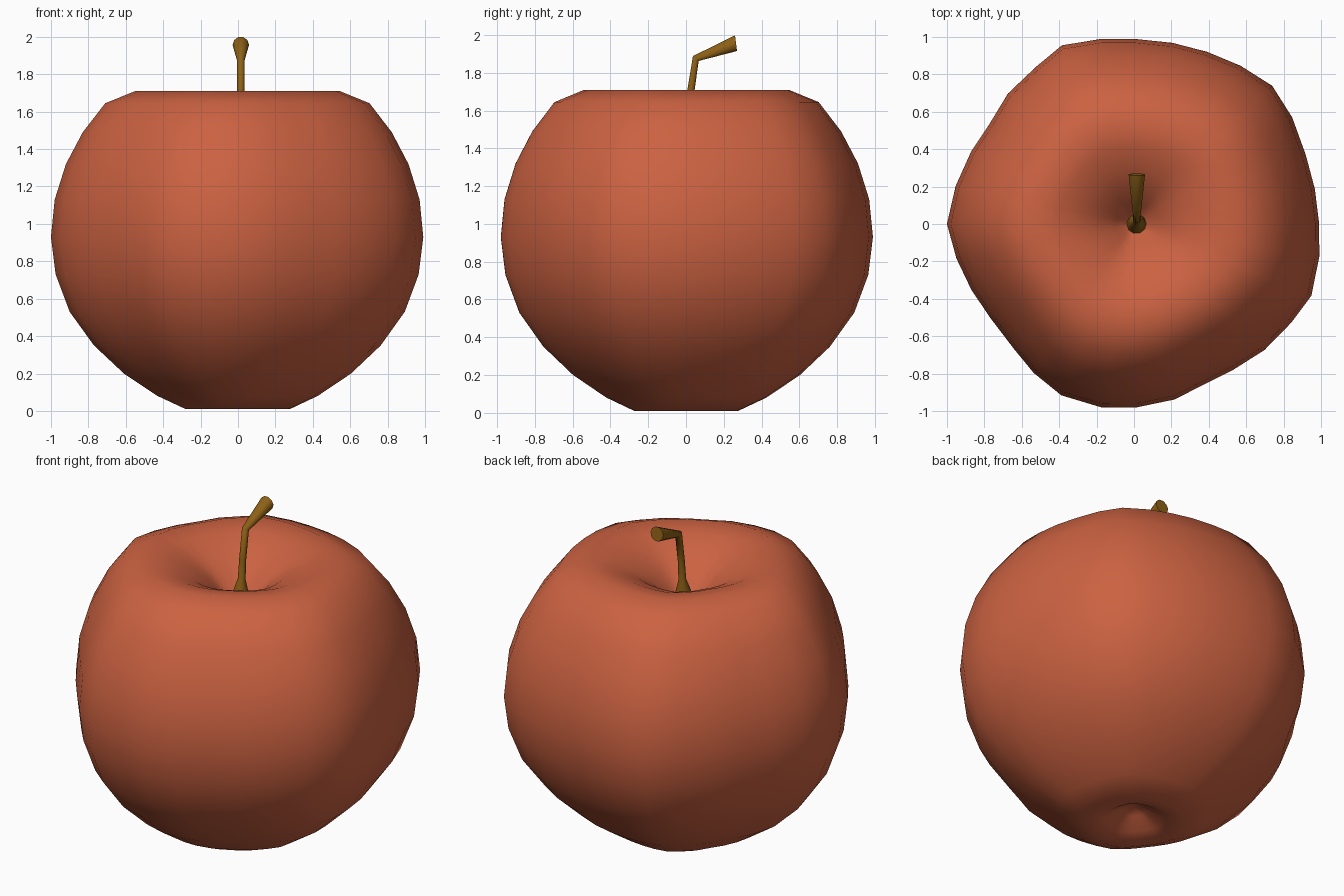
import bpy, bmesh, math
from mathutils import Vector

if "Cube" in bpy.data.objects:
    bpy.data.objects.remove(bpy.data.objects["Cube"])


def material(name, rgb):
    m = bpy.data.materials.new(name)
    m.diffuse_color = (*rgb, 1)
    m.use_nodes = True
    m.node_tree.nodes["Principled BSDF"].inputs["Base Color"].default_value = m.diffuse_color
    return m


def loft(name, rings, mat, start=None, end=None):
    """Skin closed rings of points; optional pole points close the ends."""
    bm = bmesh.new()
    vs = [[bm.verts.new(p) for p in r] for r in rings]
    n = len(rings[0])
    for a, b in zip(vs, vs[1:]):
        for i in range(n):
            j = (i + 1) % n
            bm.faces.new((a[i], a[j], b[j], b[i]))
    for pole, ring in ((start, vs[0]), (end, vs[-1])):
        if pole is not None:
            p = bm.verts.new(pole)
            for i in range(n):
                bm.faces.new((ring[i], ring[(i + 1) % n], p))
        else:
            bm.faces.new(ring)
    bmesh.ops.recalc_face_normals(bm, faces=bm.faces)
    me = bpy.data.meshes.new(name)
    bm.to_mesh(me)
    bm.free()
    me.materials.append(mat)
    ob = bpy.data.objects.new(name, me)
    bpy.context.collection.objects.link(ob)
    bpy.context.view_layer.objects.active = ob
    ob.select_set(True)
    return ob


red = material("apple red", (0.60, 0.122, 0.053))
brown = material("stem brown", (0.27, 0.12, 0.008))

# Lobed outline seen from above: (angle, radius)
outline = [(0, .99), (11, .985), (22, .99), (34, 1.02), (45, 1.045), (56, 1.02),
           (67, 1.0), (78, .99), (90, .99), (100, 1.005), (112, 1.03), (122, .99),
           (134, .97), (145, .94), (156, .953), (168, .975), (180, 1.0),
           (191, .967), (202, .938), (213, .918), (226, .926), (236, .96),
           (247, .995), (260, .996), (271, .98), (283, .963), (295, .935),
           (304, .943), (316, .97), (328, .993), (338, 1.023), (350, 1.006)]

# Apple body: profile of (radius, height) from the base hollow to the stem hollow
profile = [(.07, .10), (.16, .045), (.28, .01), (.43, .08), (.61, .20), (.77, .35),
           (.90, .53), (.975, .73), (1.0, .93), (.98, 1.13), (.92, 1.32),
           (.83, 1.49), (.71, 1.645), (.55, 1.71), (.41, 1.685), (.28, 1.63),
           (.18, 1.56), (.10, 1.48), (.04, 1.41)]
rings = []
for r, z in profile:
    ring = []
    for deg, k in outline:
        a = math.radians(deg)
        ring.append((r * k * math.cos(a), r * k * math.sin(a), z))
    rings.append(ring)
body = loft("apple_body", rings, red, (0, 0, .13), (0, 0, 1.38))
bpy.ops.object.shade_smooth_by_angle(angle=math.radians(60))
body.select_set(False)

# Stem: bent tapering tube (y, z, radius, tilt of the cross-section)
path = [(.0, 1.40, .055, 5), (.005, 1.50, .045, 8), (.015, 1.58, .022, 12),
        (.025, 1.70, .020, 12), (.052, 1.876, .021, 40), (.265, 1.957, .044, 83)]
rings = []
for y, z, r, tilt in path:
    t = math.radians(tilt)
    u, v = Vector((1, 0, 0)), Vector((0, math.cos(t), -math.sin(t)))
    c = Vector((.015, y, z))
    rings.append([c + r * (u * math.cos(a) + v * math.sin(a))
                  for a in (i * math.tau / 10 for i in range(10))])
loft("stem", rings, brown)
bpy.ops.object.shade_smooth_by_angle(angle=math.radians(60))
